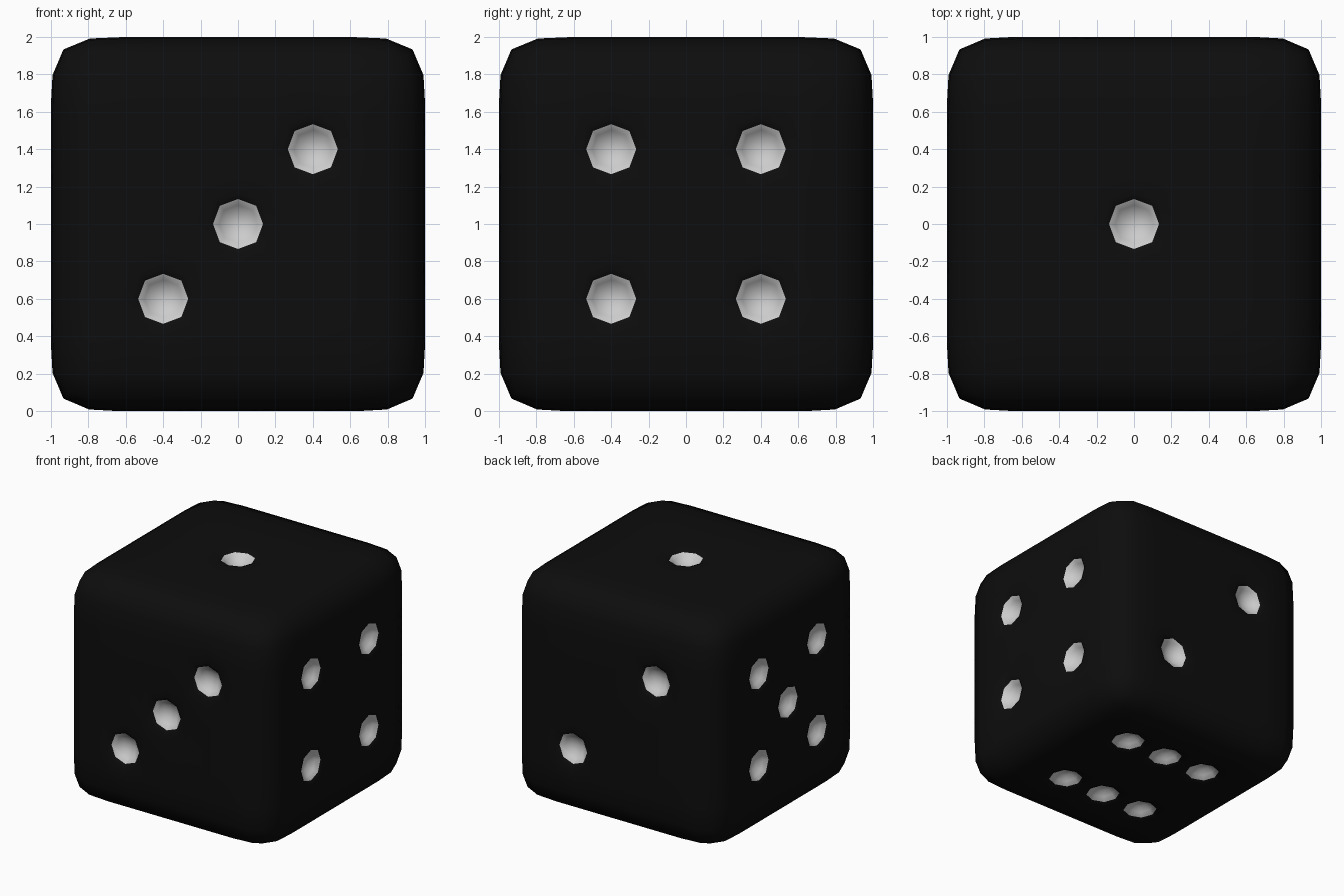
import bpy, bmesh
from mathutils import Vector

if "Cube" in bpy.data.objects:
    bpy.data.objects.remove(bpy.data.objects["Cube"])

S = 0.4  # pip spacing, also the cage cell size


def material(name, rgb):
    m = bpy.data.materials.new(name)
    m.diffuse_color = (*rgb, 1)
    m.use_nodes = True
    m.node_tree.nodes["Principled BSDF"].inputs["Base Color"].default_value = m.diffuse_color
    return m


# Pip centres on each face of the cube
A = (-S, S)
pips = [(0, 0, 1)]                                                # top: one
pips += [(-S, 1, S), (S, 1, -S)]                                  # back: two
pips += [(S, -1, S), (0, -1, 0), (-S, -1, -S)]                    # front: three
pips += [(1, y, z) for y in A for z in A]                         # right: four
pips += [(-1, y, z) for y in A for z in A] + [(-1, 0, 0)]         # left: five
pips += [(x, y, -1) for x in (-S, 0, S) for y in A]               # bottom: six

# Cage: cube with a five by five grid on every side
bm = bmesh.new()
bmesh.ops.create_cube(bm, size=2)
bmesh.ops.subdivide_edges(bm, edges=bm.edges[:], cuts=4, use_grid_fill=True)
bm.normal_update()
cells = [f for f in bm.faces
         if any((f.calc_center_median() - Vector(p)).length < 0.05 for p in pips)]

# Pips: flat rim inset, then a sunken inset for the bowl
bmesh.ops.inset_individual(bm, faces=cells, thickness=0.05, use_even_offset=True)
bowl = bmesh.ops.inset_individual(bm, faces=cells, thickness=0.075, depth=-0.1,
                                  use_even_offset=True)
for f in bm.faces:
    f.smooth = True
    f.material_index = 0
for f in cells + bowl["faces"]:
    f.material_index = 1
bmesh.ops.translate(bm, verts=bm.verts[:], vec=(0, 0, 1))

mesh = bpy.data.meshes.new("die")
bm.to_mesh(mesh)
bm.free()
mesh.materials.append(material("black_body", (0.004, 0.004, 0.004)))
mesh.materials.append(material("white_pips", (0.8, 0.8, 0.8)))
die = bpy.data.objects.new("die", mesh)
bpy.context.collection.objects.link(die)

# Rounded edges and octagonal pips
sub = die.modifiers.new("rounding", "SUBSURF")
sub.levels = sub.render_levels = 1
